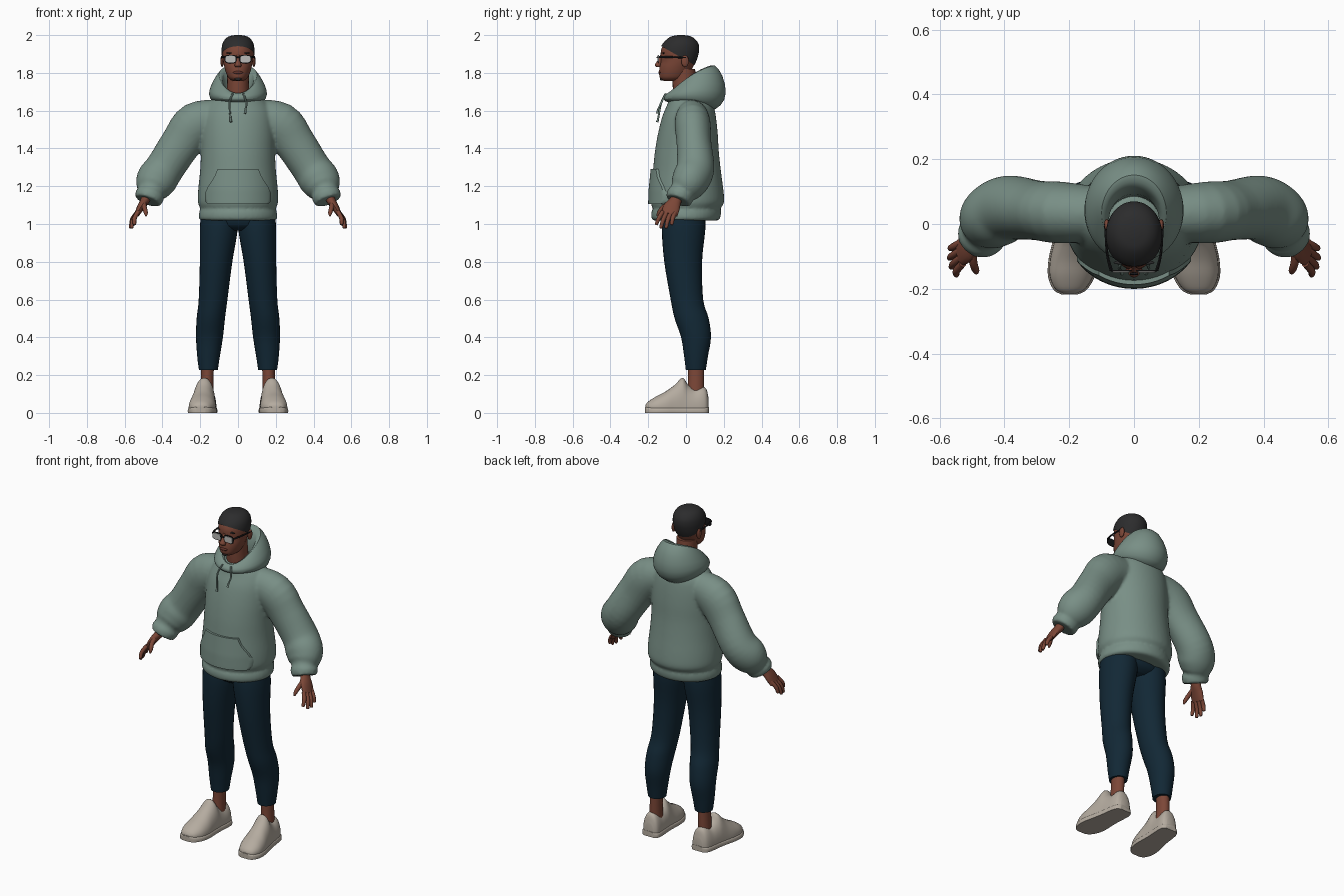
import bpy, bmesh, math
from mathutils import Vector, Matrix

if "Cube" in bpy.data.objects:
    bpy.data.objects.remove(bpy.data.objects["Cube"])


def material(name, rgb):
    m = bpy.data.materials.new(name)
    m.diffuse_color = (*rgb, 1)
    m.use_nodes = True
    m.node_tree.nodes["Principled BSDF"].inputs["Base Color"].default_value = m.diffuse_color
    return m


GREEN = material("sage_cloth", (0.19, 0.275, 0.238))
NAVY = material("navy_cloth", (0.006, 0.021, 0.036))
SKIN = material("skin", (0.2, 0.062, 0.038))
LIP = material("lip", (0.12, 0.034, 0.025))
CREAM = material("cream_leather", (0.46, 0.41, 0.35))
HAIR = material("black_hair", (0.025, 0.025, 0.026))
FRAME = material("black_frame", (0.008, 0.008, 0.009))
LENS = material("pale_lens", (0.5, 0.5, 0.48))


def finish(name, bm, mat, mirror=False):
    bmesh.ops.recalc_face_normals(bm, faces=bm.faces)
    me = bpy.data.meshes.new(name)
    bm.to_mesh(me)
    bm.free()
    me.materials.append(mat)
    ob = bpy.data.objects.new(name, me)
    bpy.context.collection.objects.link(ob)
    bpy.ops.object.select_all(action='DESELECT')
    ob.select_set(True)
    bpy.context.view_layer.objects.active = ob
    bpy.ops.object.shade_smooth_by_angle(angle=math.radians(45))
    if mirror:
        mod = ob.modifiers.new("mirror", 'MIRROR')
        mod.use_mirror_merge = False
    return ob


def smooth_path(rings, k):
    """Catmull-Rom interpolation of rings (x, y, z, ra, rb)."""
    out = []
    for i in range(len(rings) - 1):
        a, b, c, d = (rings[min(max(j, 0), len(rings) - 1)] for j in range(i - 1, i + 3))
        for s in range(k):
            t = s / k
            out.append([0.5 * (2 * q + (r - p) * t + (2 * p - 5 * q + 4 * r - w) * t * t
                               + (3 * q - p - 3 * r + w) * t ** 3)
                        for p, q, r, w in zip(a, b, c, d)])
    return out + [list(rings[-1])]


def loft(bm, rings, n=24, axis=None, ref=(0, 1, 0), k=4, power=2.0, flip=1):
    path = smooth_path(rings, k)
    loops = []
    for i, (x, y, z, ra, rb) in enumerate(path):
        before, after = path[max(i - 1, 0)], path[min(i + 1, len(path) - 1)]
        t = Vector(axis) if axis else (Vector(after[:3]) - Vector(before[:3])).normalized()
        u = Vector(ref)
        u = (u - t * u.dot(t)).normalized()
        v = u.cross(t)
        loop = []
        for j in range(n):
            a = 2 * math.pi * j / n
            ca, sa = (math.copysign(abs(f) ** (2 / power), f) for f in (math.cos(a), math.sin(a)))
            p = Vector((x, y, z)) + v * max(ra, .001) * ca + u * max(rb, .001) * sa
            loop.append(bm.verts.new((p.x * flip, p.y, p.z)))
        loops.append(loop)
    for A, B in zip(loops, loops[1:]):
        for j in range(n):
            bm.faces.new((A[j], A[(j + 1) % n], B[(j + 1) % n], B[j]))
    bm.faces.new(loops[0])
    bm.faces.new(loops[-1])


def part(name, rings, mat, mirror=False, **kw):
    bm = bmesh.new()
    loft(bm, rings, **kw)
    return finish(name, bm, mat, mirror)


def blob(name, centre, size, mat, mirror=False):
    bm = bmesh.new()
    bmesh.ops.create_uvsphere(bm, u_segments=16, v_segments=10, radius=1,
                              matrix=Matrix.Translation(centre) @ Matrix.Diagonal((*size, 1)))
    return finish(name, bm, mat, mirror)


def level(z, rx, yf, yb, cx=0):
    """Horizontal ring from its front and back limits."""
    return (cx, (yf + yb) / 2, z, rx, (yb - yf) / 2)


UP = (0, 0, 1)

# Hoodie: torso and sleeves fused into one skin
torso = [level(*r) for r in (
    (1.71, .06, -.05, .08), (1.67, .12, -.085, .12), (1.63, .165, -.10, .145),
    (1.57, .188, -.125, .158), (1.48, .195, -.148, .168), (1.38, .196, -.165, .174),
    (1.28, .201, -.175, .185), (1.18, .211, -.185, .198), (1.12, .213, -.187, .202),
    (1.095, .206, -.182, .192), (1.08, .199, -.175, .182), (1.065, .205, -.183, .186),
    (1.035, .208, -.184, .182), (1.018, .2, -.175, .172))]
sleeve = [(.08, .03, 1.57, .09, .08), (.22, .035, 1.53, .116, .095), (.30, .042, 1.43, .108, .092),
          (.385, .05, 1.30, .103, .1), (.43, .025, 1.235, .108, .1), (.453, -.005, 1.19, .092, .085),
          (.462, -.022, 1.168, .07, .066), (.467, -.03, 1.152, .078, .073),
          (.478, -.042, 1.122, .07, .068)]
bm = bmesh.new()
loft(bm, torso, n=48, axis=UP)
for side in (1, -1):
    loft(bm, sleeve, n=32, flip=side)
hoodie = finish("hoodie_body", bm, GREEN)
rm = hoodie.modifiers.new("fuse", 'REMESH')
rm.mode, rm.voxel_size, rm.use_smooth_shade = 'VOXEL', 0.009, True
sm = hoodie.modifiers.new("soften", 'SMOOTH')
sm.factor, sm.iterations = 0.5, 5

# Hood: section swept round the neck, tall at the back
# (half width, front y, back y, z at front, side, back)
section = [(.12, -.10, .12, 1.64, 1.63, 1.58), (.152, -.122, .19, 1.66, 1.665, 1.625),
           (.158, -.12, .22, 1.675, 1.705, 1.69), (.128, -.105, .197, 1.69, 1.765, 1.79),
           (.098, -.088, .15, 1.695, 1.797, 1.855), (.084, -.078, .112, 1.688, 1.78, 1.83),
           (.068, -.06, .07, 1.65, 1.70, 1.72)]
bm = bmesh.new()
cols = []
for i in range(40):
    a = 2 * math.pi * i / 40
    c, s = math.cos(a), math.sin(a)
    col = []
    for rx, yf, yb, zf, zs, zb in section:
        z = zf * c * (c + 1) / 2 + zs * (1 - c * c) + zb * c * (c - 1) / 2
        col.append(bm.verts.new((rx * s, (yf + yb) / 2 - (yb - yf) / 2 * c, z)))
    cols.append(col)
for A, B in zip(cols, cols[1:] + cols[:1]):
    for j in range(len(section)):
        q = (j + 1) % len(section)
        bm.faces.new((A[j], B[j], B[q], A[q]))
hood = finish("hood", bm, GREEN)
hood.data.shade_smooth()
hood.modifiers.new("round", 'SUBSURF').levels = 1


# Kangaroo pocket following the curve of the belly
def lerp(table, z):
    for (z0, *a), (z1, *b) in zip(table, table[1:]):
        if z0 <= z <= z1:
            return [p + (q - p) * (z - z0) / (z1 - z0) for p, q in zip(a, b)]
    return table[-1][1:]


belly = sorted([r[2], r[1], r[3], r[4]] for r in torso)
outline = [(1.105, .16), (1.12, .174), (1.16, .176), (1.20, .158), (1.25, .125), (1.29, .108)]
bm = bmesh.new()
rows = []
for i in range(15):
    z = 1.105 + .185 * i / 14
    w = lerp(outline, z)[0]
    cy, rx, ry = lerp(belly, max(z, 1.12))
    rows.append([bm.verts.new((w * s / 12, cy - ry * math.sqrt(1 - (w * s / 12 / rx) ** 2) + .005, z))
                 for s in range(-12, 13)])
for A, B in zip(rows, rows[1:]):
    for j in range(24):
        bm.faces.new((A[j], A[j + 1], B[j + 1], B[j]))
ext = bmesh.ops.extrude_face_region(bm, geom=bm.faces[:])
bmesh.ops.translate(bm, vec=(0, -.018, 0), verts=[v for v in ext["geom"] if isinstance(v, bmesh.types.BMVert)])
finish("front_pocket", bm, GREEN)

# Drawcords
for name, sx, low in (("drawcord_right", -1, 1.54), ("drawcord_left", 1, 1.585)):
    part(name, [(.028 * sx, -.108, 1.69, .005, .005), (.045 * sx, -.132, 1.64, .005, .005),
                (.04 * sx, -.146, low + .025, .005, .005), (.037 * sx, -.152, low, .007, .007)],
         GREEN, n=8)

# Trousers
leg = [(.10, -.01, 1.06, .095, .11), (.102, -.013, .97, .1, .115), (.116, -.015, .8, .086, .1),
       (.132, .005, .6, .076, .086), (.144, .03, .5, .075, .09), (.151, .053, .4, .071, .079),
       (.156, .053, .3, .06, .063), (.157, .052, .228, .05, .053)]
part("trouser_leg", leg, NAVY, True, n=28, axis=UP)
part("trouser_hips", [(0, -.01, 1.08, .19, .115), (0, -.01, 1.0, .19, .11), (0, -.01, .965, .1, .07)],
     NAVY, n=28, axis=UP)

# Ankles and shoes
part("ankle", [(.16, .053, .27, .034, .042), (.163, .053, .18, .033, .042), (.165, .05, .08, .036, .045)],
     SKIN, True, axis=UP, k=2)
# (y, half width, top)
foot = [(.12, .028, .075), (.108, .046, .125), (.085, .054, .138), (.045, .057, .128), (.01, .058, .15),
        (-.018, .06, .186), (-.06, .065, .148), (-.11, .071, .112), (-.16, .067, .086),
        (-.2, .046, .06), (-.214, .02, .042)]


def shoe(name, rings, power):
    bm = bmesh.new()
    loft(bm, rings, n=28, axis=(0, 1, 0), ref=UP, power=power)
    for v in bm.verts:
        v.co.z = max(v.co.z, 0.0)
    finish(name, bm, CREAM, True)


def foot_x(y):
    return .165 + (.12 - y) * .1


shoe("shoe_upper", [(foot_x(y), y, .03, w, top - .03) for y, w, top in foot], 2.1)
shoe("shoe_sole", [(foot_x(y), y * 1.015, .01, w + .005, .022) for y, w, top in foot], 4)

# Hands
part("palm", [(.475, -.04, 1.17, .028, .032), (.492, -.055, 1.125, .024, .032),
              (.514, -.075, 1.09, .02, .044), (.536, -.088, 1.05, .014, .043)], SKIN, True, n=16)
for name, base_y, tip in (("index", -.122, (.548, -.158, .995)), ("middle", -.1, (.564, -.134, .977)),
                          ("ring", -.078, (.57, -.106, .977)), ("little", -.056, (.568, -.076, .995))):
    base = Vector((.529, base_y, 1.065))
    tip = Vector(tip)
    mid = (base + tip) / 2 + Vector((.009, -.004, 0))
    part(name + "_finger", [(*base, .012, .012), (*mid, .0115, .0115), (*tip.lerp(mid, .12), .009, .009),
                            (*tip, .004, .004)], SKIN, True, n=10)
part("thumb", [(.5, -.075, 1.115, .015, .015), (.496, -.118, 1.09, .013, .013),
               (.488, -.143, 1.06, .011, .011), (.486, -.152, 1.042, .004, .004)], SKIN, True, n=10)

# Head and neck
head = [level(*r) for r in (
    (1.757, .028, -.118, -.04), (1.773, .05, -.138, 0), (1.80, .063, -.142, .02),
    (1.83, .072, -.14, .036), (1.86, .078, -.133, .05), (1.89, .081, -.134, .06),
    (1.92, .082, -.132, .065), (1.95, .077, -.119, .061), (1.975, .063, -.095, .043),
    (1.99, .041, -.07, .018), (1.996, .012, -.038, -.014))]
part("head", head, SKIN, n=36, axis=UP)
part("neck", [(0, .005, 1.64, .066, .068), (0, -.005, 1.72, .058, .065), (0, -.012, 1.82, .058, .06)],
     SKIN, axis=UP)
blob("ear", (.084, -.005, 1.862), (.009, .02, .031), SKIN, True)
part("nose", [(0, -.128, 1.895, .008, .009), (0, -.14, 1.865, .01, .012), (0, -.148, 1.842, .018, .017),
              (0, -.143, 1.83, .014, .012)], SKIN, n=14, axis=UP)
blob("lips", (0, -.139, 1.802), (.026, .008, .008), LIP)
blob("goatee", (0, -.129, 1.768), (.018, .01, .009), HAIR)
blob("eyebrow", (.04, -.119, 1.905), (.023, .006, .004), HAIR, True)

# Cropped hair: scalp shell trimmed along a sloping hairline
bm = bmesh.new()
loft(bm, [(x, y, z + .004, a + .005, b + .005) for x, y, z, a, b in head], n=36, axis=UP)
bmesh.ops.bisect_plane(bm, geom=bm.verts[:] + bm.edges[:] + bm.faces[:], plane_co=(0, -.125, 1.938),
                       plane_no=(0, .105, .185), clear_inner=True)
finish("cropped_hair", bm, HAIR)

# Glasses
for name, y, grow, mat in (("glasses_rim", -.142, .005, FRAME), ("glasses_lens", -.146, 0, LENS)):
    part(name, [(.039, y, 1.873, .027 + grow, .018 + grow), (.039, y - .004, 1.873, .027 + grow, .018 + grow)],
         mat, True, axis=(0, 1, 0), ref=UP, power=3.5, k=1)
part("glasses_bridge", [(-.012, -.153, 1.882, .004, .004), (.012, -.153, 1.882, .004, .004)], FRAME, n=8, k=1)
part("glasses_arm", [(.07, -.144, 1.884, .005, .005), (.083, -.09, 1.884, .005, .004),
                     (.088, 0, 1.88, .004, .004)], FRAME, True, n=8, ref=(1, 0, 0))
